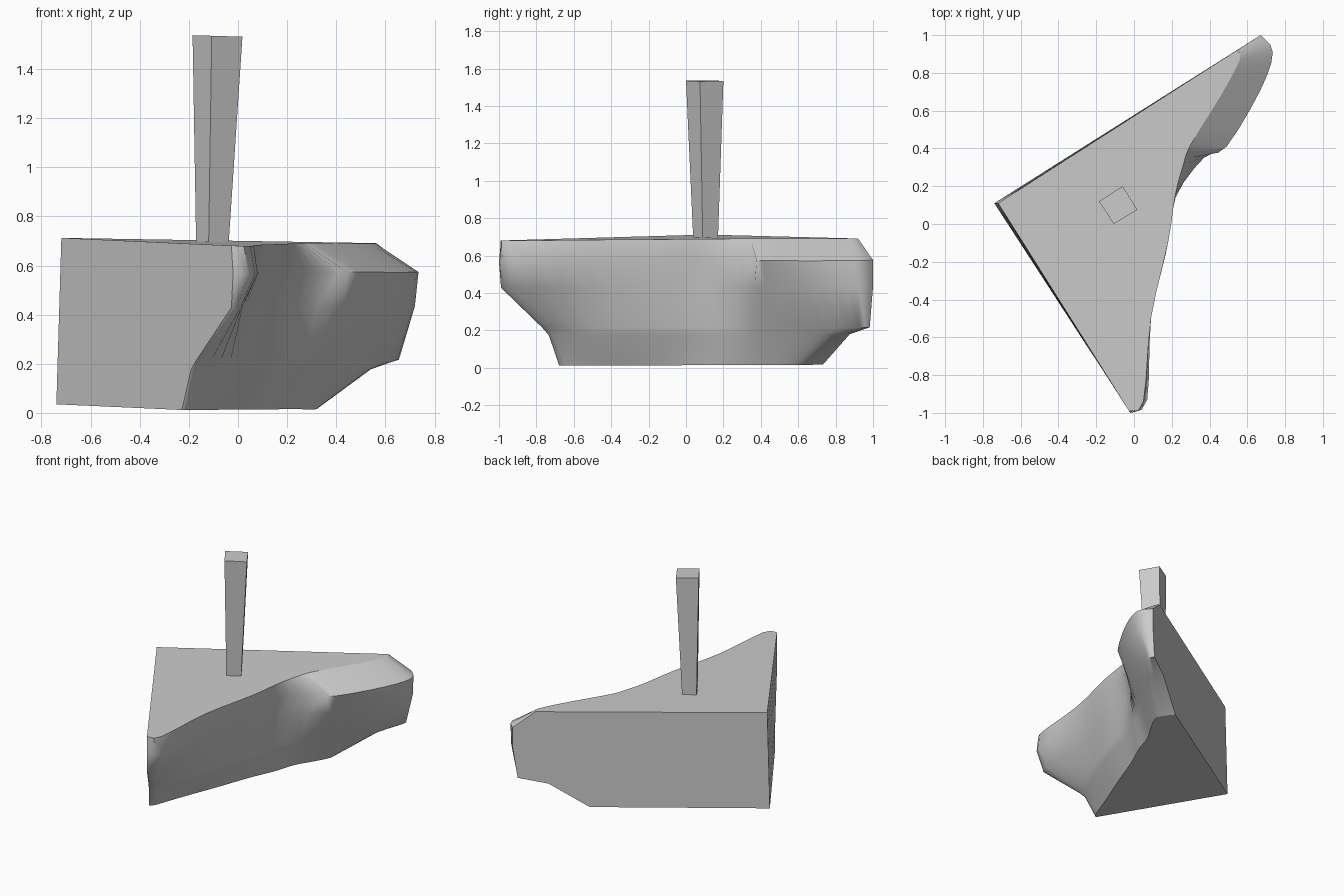
import bpy, bmesh
from mathutils import Vector

if "Cube" in bpy.data.objects:
    bpy.data.objects.remove(bpy.data.objects["Cube"], do_unlink=True)


def make_material(name, colour):
    mat = bpy.data.materials.new(name)
    mat.use_nodes = True
    mat.diffuse_color = colour
    mat.node_tree.nodes["Principled BSDF"].inputs["Base Color"].default_value = colour
    return mat


def make_object(name, bm, mat):
    mesh = bpy.data.meshes.new(name)
    bm.to_mesh(mesh)
    bm.free()
    mesh.materials.append(mat)
    bpy.context.collection.objects.link(bpy.data.objects.new(name, mesh))


def rounded_path(points, steps):
    """Catmull-Rom path through the given points."""
    padded = [points[0], *points, points[-1]]
    path = []
    for a, b, c, d in zip(padded, padded[1:], padded[2:], padded[3:]):
        for i in range(steps):
            t = i / steps
            path.append(b + (c - a) * t / 2
                        + (a * 2 - b * 5 + c * 4 - d) * t * t / 2
                        + (b * 3 - a - c * 3 + d) * t ** 3 / 2)
    return path + [points[-1]]


def join_rings(bm, rings):
    """Skin a stack of rings with quads and close both ends."""
    for low, high in zip(rings, rings[1:]):
        for i in range(len(low)):
            j = (i + 1) % len(low)
            side = bm.faces.new((low[i], low[j], high[j], high[i]))
            # only the broken edge is soft; the two walls stay flat
            side.smooth = 0 < i < len(low) - 1
    bm.faces.new(rings[0])
    bm.faces.new(rings[-1])
    bmesh.ops.recalc_face_normals(bm, faces=bm.faces[:])


stone = make_material("stone grey", (0.6, 0.6, 0.6, 1))

# Two straight walls meet at one corner; each level gives its height, how far
# it reaches along the back and front walls, and its broken edge between them
BACK_TIP, FRONT_TIP = Vector((.67, 1)), Vector((-.02, -1))
LEVELS = [
    (.015, .7, .71, [(.32, .63), (.28, .52), (.19, .37), (.14, .22), (.06, .04), (-.03, -.2), (-.13, -.45), (-.2, -.64)]),
    (.18, .86, .76, [(.54, .81), (.48, .68), (.29, .4), (.22, .26), (.14, .09), (.06, -.2), (-.05, -.5), (-.16, -.71)]),
    (.22, .98, .79, [(.65, .93), (.55, .74), (.32, .41), (.24, .27), (.16, .1), (.08, -.2), (-.03, -.5), (-.14, -.74)]),
    (.44, 1, .99, [(.72, .92), (.65, .71), (.43, .42), (.28, .29), (.17, .12), (.12, -.15), (.03, -.53), (.01, -.92)]),
    (.58, 1, 1, [(.735, .91), (.67, .71), (.49, .41), (.37, .35), (.22, .14), (.17, -.15), (.09, -.5), (.07, -.93)]),
    (.693, .91, .99, [(.56, .87), (.46, .68), (.3, .42), (.26, .31), (.22, .16), (.18, -.1), (.09, -.5), (.05, -.94)]),
]

# Broken stone corner, joined level by level and tilted slightly
bm = bmesh.new()
rings = []
for z, back, front, edge in LEVELS:
    corner = Vector((-.74 + .03 * z, .11))
    rim = [corner.lerp(BACK_TIP, back), *map(Vector, edge), corner.lerp(FRONT_TIP, front)]
    outline = [corner] + rounded_path(rim, 3)
    rings.append([bm.verts.new((p.x, p.y, z - .025 * p.x + .013 * p.y)) for p in outline])
join_rings(bm, rings)
for e in bm.edges:
    e.smooth = e.calc_face_angle() < .8
make_object("broken_stone_corner", bm, stone)

# Square post, wider at the top
bm = bmesh.new()
base = [(-.17, .125), (-.09, .17), (-.04, .09), (-.12, .04)]
head = [(-.185, .12), (-.06, .2), (.018, .075), (-.107, 0)]
lower = [bm.verts.new((x, y, .66)) for x, y in base]
upper = [bm.verts.new((x, y, 1.532 - .03 * x)) for x, y in head]
join_rings(bm, [lower, upper])
for f in bm.faces:
    f.smooth = False
make_object("square_post", bm, stone)
